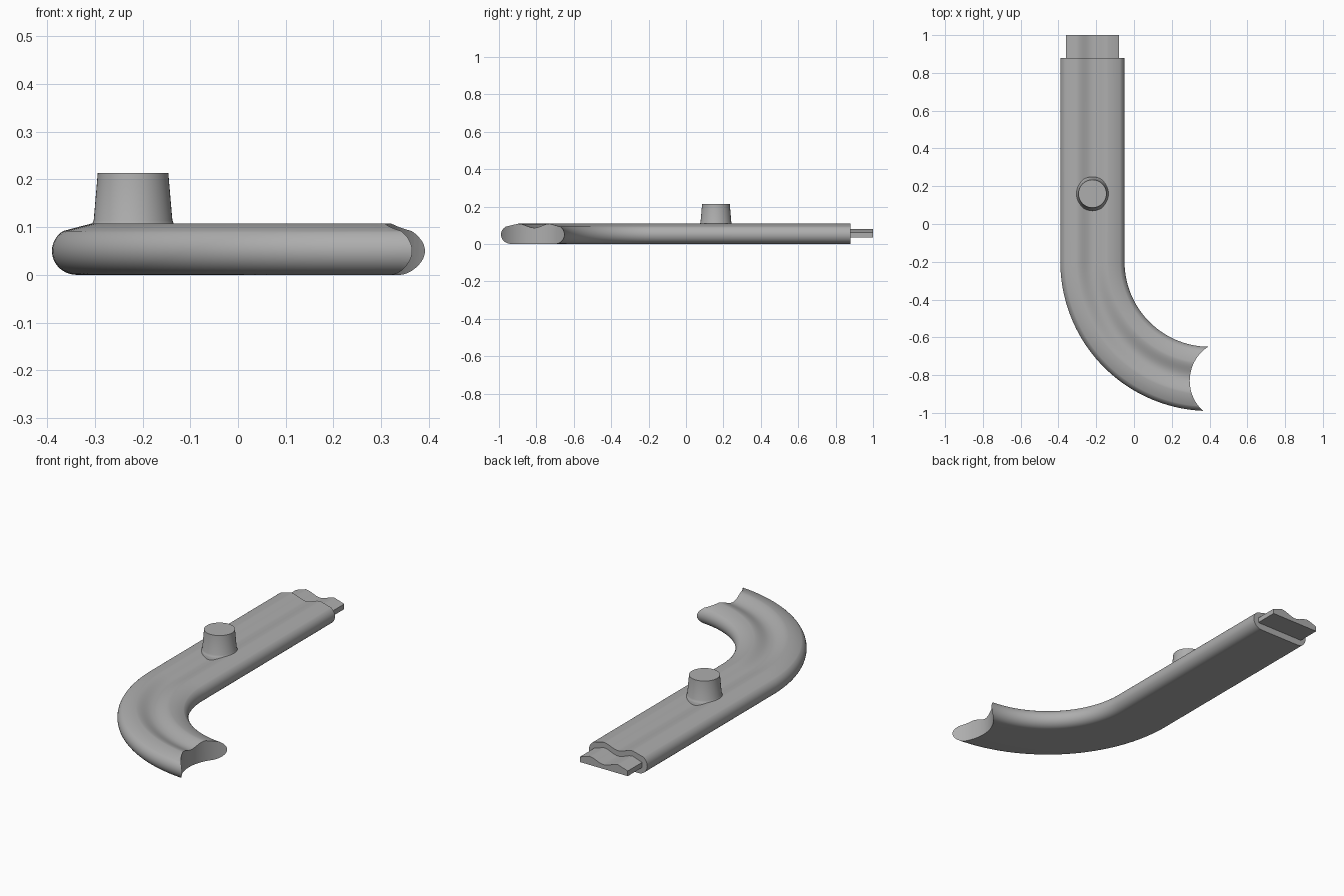
import bpy
from math import sin, cos, pi, radians

cube = bpy.data.objects.get("Cube")
if cube:
    bpy.data.objects.remove(cube)

GREY = (0.42, 0.42, 0.42, 1)
grey = bpy.data.materials.new("plain_grey")
grey.use_nodes = True
grey.diffuse_color = GREY
grey.node_tree.nodes["Principled BSDF"].inputs["Base Color"].default_value = GREY

MID = -0.22          # centre line of the straight run
BEND = (0.40, -0.2)  # centre of the curved run
RADIUS = BEND[0] - MID


def loft(name, rings):
    """Skin a list of matching point rings and cap both ends."""
    n = len(rings[0])
    faces = [(k * n + i, k * n + (i + 1) % n, (k + 1) * n + (i + 1) % n, (k + 1) * n + i)
             for k in range(len(rings) - 1) for i in range(n)]
    last = (len(rings) - 1) * n
    faces += [tuple(reversed(range(n))), tuple(range(last, last + n))]
    mesh = bpy.data.meshes.new(name)
    mesh.from_pydata([p for ring in rings for p in ring], [], faces)
    mesh.materials.append(grey)
    obj = bpy.data.objects.new(name, mesh)
    bpy.context.collection.objects.link(obj)
    return obj


def activate(obj):
    bpy.ops.object.select_all(action='DESELECT')
    obj.select_set(True)
    bpy.context.view_layer.objects.active = obj


def smooth(obj, angle=30):
    activate(obj)
    bpy.ops.object.shade_smooth_by_angle(angle=radians(angle))


def lathe(name, x, y, outline, sides=48):
    return loft(name, [[(x + r * cos(2 * pi * i / sides), y + r * sin(2 * pi * i / sides), z)
                        for i in range(sides)] for r, z in outline])


def mirrored(half):
    """Close a half section that runs from the top middle to the bottom."""
    return half + [(-u, z) for u, z in reversed(half) if u > 0]


def groove(half_width, top, depth, steps=8):
    return [(half_width * i / steps, top - depth * (1 + cos(pi * i / steps)) / 2)
            for i in range(steps + 1)]


# Track body: grooved top, sloping shoulders, round sides, flat base
sides = [(0.118 + 0.052 * cos(radians(a)), 0.05 + 0.05 * sin(radians(a)))
         for a in range(57, -91, -7)] + [(0.118, 0)]
section = mirrored(groove(0.085, 0.108, 0.022) + sides)
rings = [[(MID + u, 0.88, z) for u, z in section]]
for k in range(41):
    a = pi / 2 * k / 40
    rings.append([(BEND[0] - (RADIUS - u) * cos(a), BEND[1] - (RADIUS - u) * sin(a), z)
                  for u, z in section])
body = loft("track_body", rings)

# Concave scoop in the curved end
cutter = lathe("scoop_cutter", 0.511, -0.83, [(0.216, -0.1), (0.216, 0.3)], 96)
cutter.hide_render = True
for obj in (body, cutter):
    activate(obj)
    bpy.ops.object.mode_set(mode='EDIT')
    bpy.ops.mesh.select_all(action='SELECT')
    bpy.ops.mesh.normals_make_consistent(inside=False)
    bpy.ops.object.mode_set(mode='OBJECT')
cut = body.modifiers.new("scoop", 'BOOLEAN')
cut.operation = 'DIFFERENCE'
cut.solver = 'EXACT'
cut.object = cutter
activate(body)
bpy.ops.object.modifier_apply(modifier="scoop")
bpy.data.objects.remove(cutter)
smooth(body)

# Thin grooved connector tab at the straight end
tab_section = mirrored(groove(0.085, 0.08, 0.022) + [(0.14, 0.062), (0.14, 0.035)])
tab = loft("connector_tab", [[(MID + u, y, z) for u, z in tab_section] for y in (1.0, 0.86)])
smooth(tab)

# Tapered peg with a small flare at its foot
peg = lathe("peg", MID, 0.16, [(0.09, 0.07), (0.09, 0.1), (0.086, 0.106),
                               (0.0825, 0.114), (0.074, 0.213)])
smooth(peg, 40)

# Outward normals everywhere
for obj in (tab, peg):
    activate(obj)
    bpy.ops.object.mode_set(mode='EDIT')
    bpy.ops.mesh.select_all(action='SELECT')
    bpy.ops.mesh.normals_make_consistent(inside=False)
    bpy.ops.object.mode_set(mode='OBJECT')
